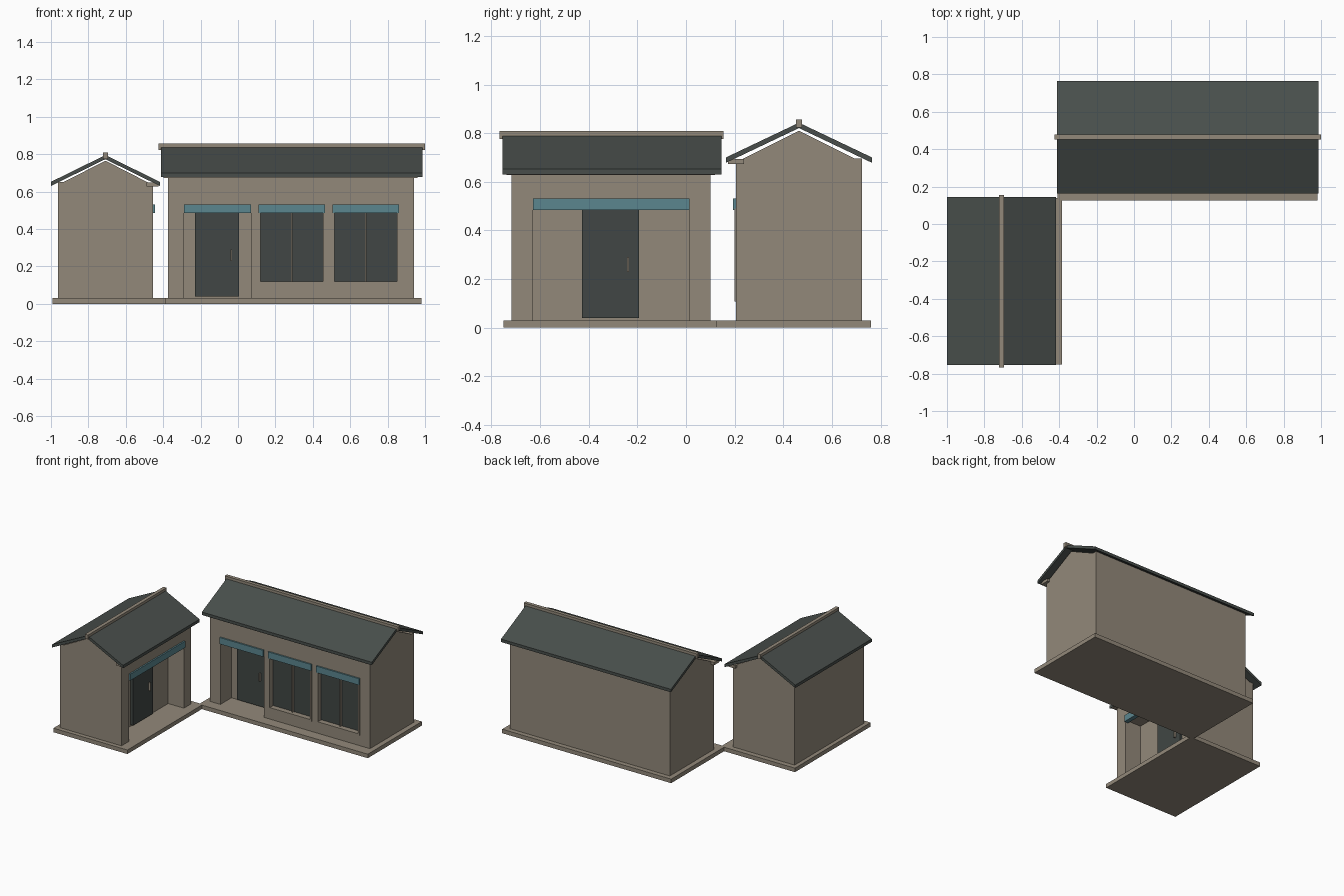
import bpy, bmesh

if "Cube" in bpy.data.objects:
    bpy.data.objects.remove(bpy.data.objects["Cube"])


def material(name, rgb):
    m = bpy.data.materials.new(name)
    m.diffuse_color = (*rgb, 1)
    m.use_nodes = True
    m.node_tree.nodes["Principled BSDF"].inputs["Base Color"].default_value = m.diffuse_color
    return m


STONE = material("warm stone", (0.29, 0.25, 0.195))
ROOF = material("dark slate", (0.065, 0.076, 0.070))
GLASS = material("dark panel", (0.052, 0.062, 0.058))
TEAL = material("teal trim", (0.105, 0.24, 0.275))


# Profile in (depth, height), extruded along the facade direction u.
# turned=True makes the facade face +x instead of -y.
def prism(name, profile, u0, u1, mat, turned=False):
    bm = bmesh.new()
    rings = []
    for u in (u0, u1):
        rings.append([bm.verts.new((-v, u, z) if turned else (u, v, z)) for v, z in profile])
    n = len(profile)
    for ring in rings:
        bm.faces.new(ring)
    for i in range(n):
        j = (i + 1) % n
        bm.faces.new((rings[0][i], rings[0][j], rings[1][j], rings[1][i]))
    bmesh.ops.recalc_face_normals(bm, faces=bm.faces)
    me = bpy.data.meshes.new(name)
    bm.to_mesh(me)
    bm.free()
    me.materials.append(mat)
    ob = bpy.data.objects.new(name, me)
    bpy.context.collection.objects.link(ob)
    return ob


def box(name, u, v, z, mat, turned=False):
    return prism(name, [(v[0], z[0]), (v[1], z[0]), (v[1], z[1]), (v[0], z[1])],
                 u[0], u[1], mat, turned)


def cut(target, cutter):
    mod = target.modifiers.new("opening", 'BOOLEAN')
    mod.operation = 'DIFFERENCE'
    mod.solver = 'EXACT'
    mod.object = cutter
    bpy.context.view_layer.objects.active = target
    bpy.ops.object.modifier_apply(modifier=mod.name)
    bpy.data.objects.remove(cutter, do_unlink=True)


def house(name, turned, base_u, base_v, u, v, top, roof_u, eave_v, peak, ridge_u,
          bay, door, handle, windows):
    def b(part, uu, vv, zz, mat):
        return box(name + "_" + part, uu, vv, zz, mat, turned)

    front, mid = v[0], (v[0] + v[1]) / 2
    b("platform", base_u, base_v, (0, 0.03), STONE)
    walls = b("walls", u, v, (0.03, top), STONE)
    prism(name + "_gable", [(v[0], top), (v[1], top), (mid, top + 0.13)], u[0], u[1], STONE, turned)

    # roof chevron, ridge cap and eave beams
    t, eave = 0.022, peak - 0.143
    prism(name + "_roof", [(eave_v[0], eave), (mid, peak), (eave_v[1], eave),
                           (eave_v[1], eave - t), (mid, peak - t), (eave_v[0], eave - t)],
          roof_u[0], roof_u[1], ROOF, turned)
    b("ridge_cap", ridge_u, (mid - 0.013, mid + 0.013), (peak - 0.02, peak + 0.013), STONE)
    b("eave_beam", (roof_u[0] + 0.015, roof_u[1] - 0.025), (eave_v[0] + 0.008, front + 0.033),
      (top - 0.007, top + 0.014), STONE)
    b("back_plate", u, (v[1] - 0.035, v[1]), (top, top + 0.016), STONE)

    # recessed entrance with door, handle and lintel
    back = front + 0.13
    cut(walls, b("bay_cutter", bay, (front - 0.1, back), (0, 0.5), STONE))
    b("door", door, (back - 0.02, back + 0.01), (0.04, 0.485), GLASS)
    b("door_handle", (handle - 0.004, handle + 0.004), (back - 0.035, back - 0.015),
      (0.23, 0.29), STONE)
    lintel_v, lintel_z = (front - 0.011, front + 0.02), (0.484, 0.532)
    b("bay_lintel", bay, lintel_v, lintel_z, TEAL)

    # framed windows
    for a, c in windows:
        z0, z1, f = 0.107, 0.5, 0.011
        cut(walls, b("window_cutter", (a, c), (front - 0.1, front + 0.05), (z0, z1), STONE))
        b("window_glass", (a, c), (front + 0.035, front + 0.052), (z0, z1), GLASS)
        fv = (front - 0.005, front + 0.04)
        b("window_sill", (a, c), fv, (z0, z0 + f), STONE)
        for s in (a, c - f):
            b("window_jamb", (s, s + f), fv, (z0, 0.49), STONE)
        m = (a + c) / 2
        b("window_mullion", (m - 0.004, m + 0.004), (front + 0.02, front + 0.04),
          (z0 + f, 0.49), STONE)
        b("window_lintel", (a, c), lintel_v, lintel_z, TEAL)


# main building facing the front
house("main_house", False, (-0.41, 0.98), (0.125, 0.76), (-0.374, 0.942), (0.205, 0.724), 0.68,
      (-0.412, 0.986), (0.164, 0.765), 0.843, (-0.425, 1.0),
      (-0.288, 0.069), (-0.23, 0.005), -0.037, [(0.11, 0.465), (0.505, 0.86)])

# side building facing right
house("side_house", True, (-0.75, 0.138), (0.385, 0.993), (-0.718, 0.10), (0.455, 0.963), 0.635,
      (-0.754, 0.145), (0.418, 1.0), 0.795, (-0.767, 0.155),
      (-0.63, 0.015), (-0.427, -0.193), -0.238, [])
